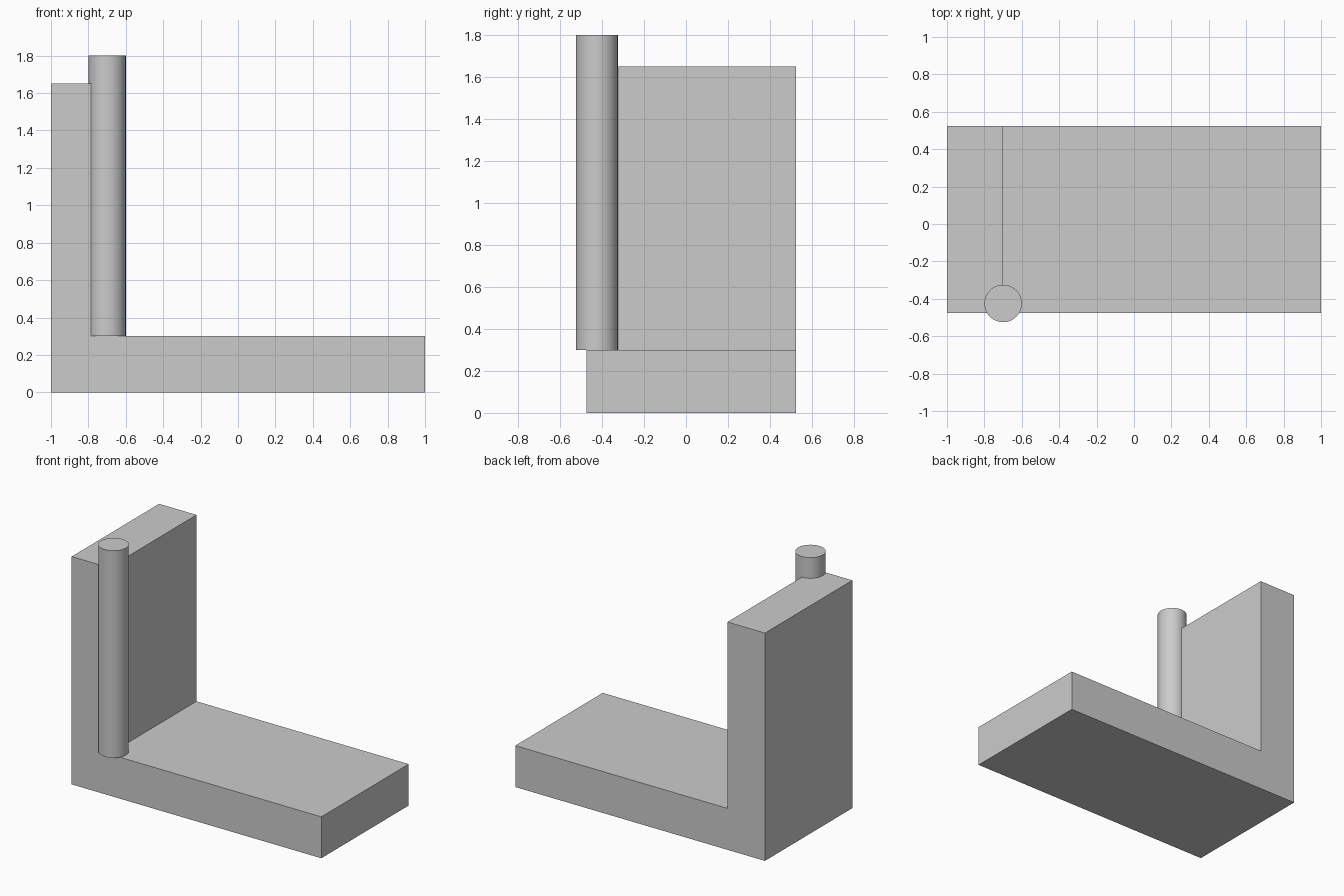
import bpy
import bmesh

cube = bpy.data.objects.get("Cube")
if cube:
    bpy.data.objects.remove(cube, do_unlink=True)

GREY = (0.6, 0.6, 0.6, 1.0)
grey = bpy.data.materials.new("light_grey")
grey.use_nodes = True
grey.diffuse_color = GREY
grey.node_tree.nodes["Principled BSDF"].inputs["Base Color"].default_value = GREY

FRONT, BACK = -0.475, 0.525
BASE_TOP, WALL_TOP, POST_TOP = 0.3, 1.65, 1.8
WALL_X = -0.7
POST_RADIUS = 0.1

# L-shaped body: base slab and upright wall extruded from one profile
profile = [(-1, 0), (1, 0), (1, BASE_TOP), (WALL_X, BASE_TOP),
           (WALL_X, WALL_TOP), (-1, WALL_TOP)]
bm = bmesh.new()
face = bm.faces.new([bm.verts.new((x, FRONT, z)) for x, z in profile])
extruded = bmesh.ops.extrude_face_region(bm, geom=[face])["geom"]
moved = [v for v in extruded if isinstance(v, bmesh.types.BMVert)]
bmesh.ops.translate(bm, verts=moved, vec=(0, BACK - FRONT, 0))
bmesh.ops.recalc_face_normals(bm, faces=bm.faces)
mesh = bpy.data.meshes.new("base_and_wall")
bm.to_mesh(mesh)
bm.free()
mesh.materials.append(grey)
body = bpy.data.objects.new("base_and_wall", mesh)
bpy.context.collection.objects.link(body)

# Round post standing on the base, half sunk into the wall's front corner
bpy.ops.mesh.primitive_cylinder_add(
    vertices=64, radius=POST_RADIUS, depth=POST_TOP - BASE_TOP,
    location=(WALL_X, FRONT + POST_RADIUS / 2, (POST_TOP + BASE_TOP) / 2))
post = bpy.context.object
post.name = "round_post"
post.data.materials.append(grey)
bpy.ops.object.shade_smooth_by_angle()
